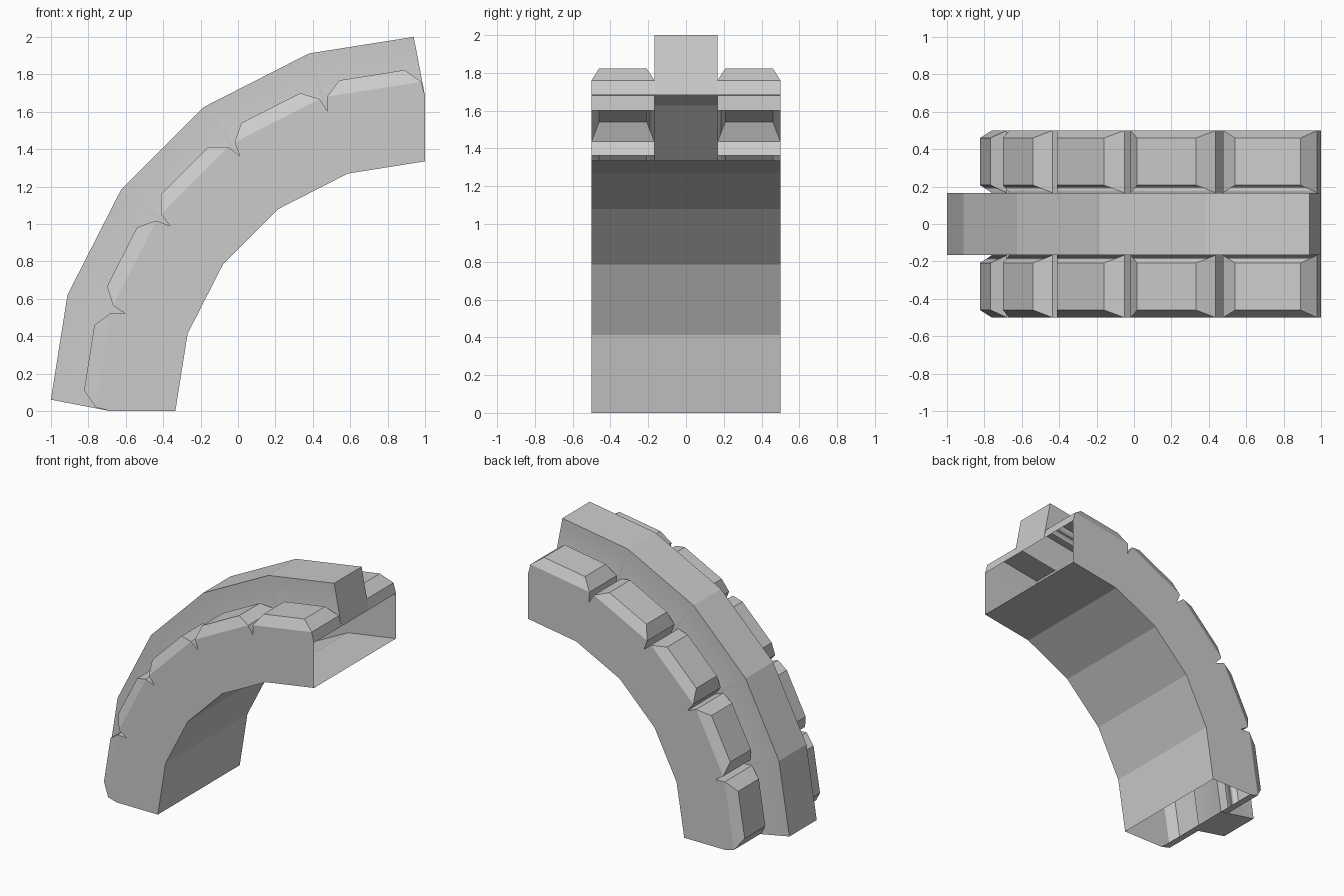
import bpy, bmesh, math
from mathutils import Vector

cube = bpy.data.objects.get("Cube")
if cube:
    bpy.data.objects.remove(cube)

SEGMENTS = 5
STEP = math.radians(90 / SEGMENTS)
C, S = math.cos(STEP / 2), math.sin(STEP / 2)

# Radii of the soffit, the joints between blocks and the raised rib
SOFFIT, JOINT, RIB = 1.335, 1.684, 2.01
# Block shoulder and block top: height from the arch centre and half length
SHOULDER, SHOULDER_HALF = 1.742, 0.255
TOP, TOP_HALF = 1.818, 0.177
# Widths: rib side, block top edges, outer wall
RIB_Y, TOP_IN, TOP_OUT, WALL_Y = 0.167, 0.208, 0.46, 0.5

bm = bmesh.new()
soft_faces = []


def point(i, radial, along, y):
    """Point in the frame of arch segment i, arch centred at x = 1, z = 0."""
    a = (i + 0.5) * STEP
    return Vector((1 - radial * math.cos(a) + along * math.sin(a), y,
                   radial * math.sin(a) + along * math.cos(a)))


def face(*pts, soft=False):
    f = bm.faces.new([bm.verts.new(p) for p in pts])
    f.smooth = soft


for i in range(SEGMENTS):
    def corner(radius, end, y):
        return point(i, radius * C, end * radius * S, y)

    def shoulder(end, y):
        return point(i, SHOULDER, end * SHOULDER_HALF, y)

    def top(end, y):
        return point(i, TOP, end * TOP_HALF, y)

    def is_tip(end):
        return (i == 0 and end < 0) or (i == SEGMENTS - 1 and end > 0)

    def rib(end, y):
        # The rib is cut square at both tips of the arch
        half = 0.253 if is_tip(end) else RIB * S
        return point(i, RIB * C, end * half, y)

    # Soffit and top of the rib
    face(corner(SOFFIT, -1, -WALL_Y), corner(SOFFIT, -1, WALL_Y),
         corner(SOFFIT, 1, WALL_Y), corner(SOFFIT, 1, -WALL_Y))
    face(rib(-1, -RIB_Y), rib(-1, RIB_Y), rib(1, RIB_Y), rib(1, -RIB_Y))

    for side in (-1, 1):
        r, ti, to, w = (side * y for y in (RIB_Y, TOP_IN, TOP_OUT, WALL_Y))
        # Outer wall
        face(corner(SOFFIT, -1, w), corner(SOFFIT, 1, w), corner(JOINT, 1, w),
             shoulder(1, w), shoulder(-1, w), corner(JOINT, -1, w))
        # Rib side, blending softly into the inner bevel of the block
        face(rib(-1, r), rib(1, r), shoulder(1, r), shoulder(-1, r), soft=True)
        face(shoulder(-1, r), shoulder(1, r), top(1, ti), top(-1, ti), soft=True)
        # Block top and outer bevel
        face(top(-1, ti), top(1, ti), top(1, to), top(-1, to))
        face(top(-1, to), top(1, to), shoulder(1, w), shoulder(-1, w))
        for end in (-1, 1):
            # Rib side next to the joint, joint face and end bevel
            face(rib(end, r), shoulder(end, r), corner(JOINT, end, r), soft=True)
            face(corner(JOINT, end, r), shoulder(end, r),
                 shoulder(end, w), corner(JOINT, end, w))
            face(shoulder(end, r), top(end, ti), top(end, to), shoulder(end, w))

    # Rib end caps; the arch body itself stays open at its tips
    for end in (-1, 1):
        if is_tip(end):
            face(corner(JOINT, end, -RIB_Y), corner(JOINT, end, RIB_Y),
                 rib(end, RIB_Y), rib(end, -RIB_Y))

bmesh.ops.remove_doubles(bm, verts=bm.verts, dist=0.0005)
bmesh.ops.recalc_face_normals(bm, faces=bm.faces)
for e in bm.edges:
    e.smooth = all(f.smooth for f in e.link_faces)

mesh = bpy.data.meshes.new("arch_segment")
bm.to_mesh(mesh)
bm.free()

stone = bpy.data.materials.new("grey_stone")
stone.use_nodes = True
colour = (0.6, 0.6, 0.6, 1)
stone.diffuse_color = colour
stone.node_tree.nodes["Principled BSDF"].inputs["Base Color"].default_value = colour
mesh.materials.append(stone)

arch = bpy.data.objects.new("arch_segment", mesh)
bpy.context.collection.objects.link(arch)
